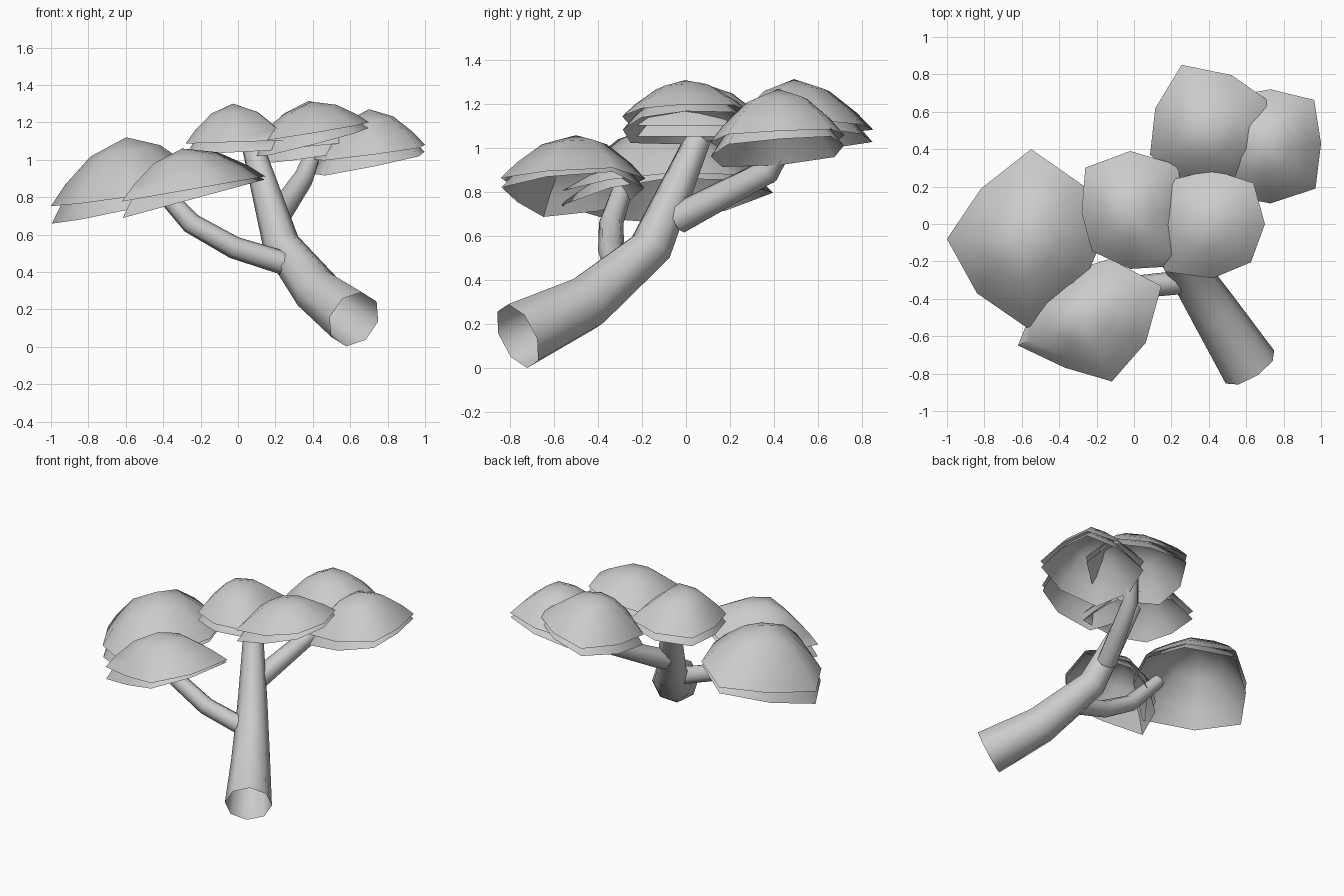
import bpy, bmesh, math
from mathutils import Vector

cube = bpy.data.objects.get("Cube")
if cube:
    bpy.data.objects.remove(cube, do_unlink=True)

grey = bpy.data.materials.new("plain grey")
grey.use_nodes = True
grey.diffuse_color = (0.6, 0.6, 0.6, 1)
grey.node_tree.nodes["Principled BSDF"].inputs["Base Color"].default_value = (0.6, 0.6, 0.6, 1)


def finish(bm, name, angle):
    mesh = bpy.data.meshes.new(name)
    bm.to_mesh(mesh)
    bm.free()
    mesh.materials.append(grey)
    obj = bpy.data.objects.new(name, mesh)
    bpy.context.collection.objects.link(obj)
    bpy.ops.object.select_all(action="DESELECT")
    obj.select_set(True)
    bpy.context.view_layer.objects.active = obj
    bpy.ops.object.shade_smooth_by_angle(angle=math.radians(angle))


def bridge(bm, lower, upper):
    n = len(lower)
    for i in range(n):
        j = (i + 1) % n
        bm.faces.new((lower[i], lower[j], upper[j], upper[i]))


def limb(name, path, radii, sides=8):
    """Tapered open tube along a path."""
    bm = bmesh.new()
    pts = [Vector(p) for p in path]
    rings = []
    for k, (p, r) in enumerate(zip(pts, radii)):
        axis = (pts[min(k + 1, len(pts) - 1)] - pts[max(k - 1, 0)]).normalized()
        side = Vector((axis.y, -axis.x, 0)).normalized()
        up = side.cross(axis)
        rings.append([])
        for i in range(sides):
            a = math.tau * (i - 0.1) / sides
            rings[-1].append(bm.verts.new(p + r * (math.cos(a) * side + math.sin(a) * up)))
    for lower, upper in zip(rings, rings[1:]):
        bridge(bm, lower, upper)
    bmesh.ops.recalc_face_normals(bm, faces=bm.faces)
    finish(bm, name, 50)


def shell(bm, centre, rim, peak, tilt, phase, radii):
    """Open dome with an uneven rim, leaning away from the raised side."""
    cx, cy = centre
    rings = []
    for t in (1, 0.8, 0.45):
        rise = (peak - rim) * (1 - t ** 1.8)
        rings.append([])
        for i, r in enumerate(radii):
            a = math.tau * (i + phase) / len(radii)
            x, y = r * t * math.cos(a), r * t * math.sin(a)
            z = rim + tilt[0] * x + tilt[1] * y + rise
            rings[-1].append(bm.verts.new((cx + x - tilt[0] * rise, cy + y - tilt[1] * rise, z)))
    bridge(bm, rings[0], rings[1])
    bridge(bm, rings[1], rings[2])
    rise = peak - rim
    top = bm.verts.new((cx - tilt[0] * rise, cy - tilt[1] * rise, peak))
    for i in range(len(radii)):
        bm.faces.new((rings[2][i], rings[2][(i + 1) % len(radii)], top))


def canopy(name, centre, rim, peak, tilt, phase, radii):
    """Leaf dome over a second one that tilts more and hangs lower."""
    bm = bmesh.new()
    shell(bm, centre, rim + 0.055, peak, [t * 0.65 for t in tilt], phase, radii)
    shell(bm, centre, rim, peak - 0.03, tilt, phase, [r * 0.99 for r in radii])
    finish(bm, name, 60)


# Leaning trunk and its two branches
limb("trunk",
     [(0.62, -0.765, 0.147), (0.425, -0.46, 0.295), (0.23, -0.16, 0.55), (0.07, 0.08, 1.1)],
     (0.157, 0.13, 0.1, 0.055))
limb("right_branch",
     [(0.27, -0.31, 0.44), (-0.02, -0.34, 0.53), (-0.25, -0.34, 0.66), (-0.44, -0.27, 0.87)],
     (0.064, 0.06, 0.056, 0.045))
limb("back_branch",
     [(0.2, -0.04, 0.68), (0.35, 0.38, 0.9), (0.41, 0.47, 1.05)],
     (0.07, 0.056, 0.042))

# Leaf canopies: centre, rim, peak, tilt, phase, rim radii counterclockwise from +x
canopy("right_canopy", (-0.55, -0.08), 0.77, 1.12, (0.25, 0.06), 0,
       (0.38, 0.4, 0.48, 0.38, 0.45, 0.41, 0.49, 0.38))
canopy("front_canopy", (-0.26, -0.5), 0.785, 1.06, (0.27, 0), 0.5,
       (0.44, 0.34, 0.26, 0.28, 0.39, 0.29, 0.37, 0.35))
canopy("middle_canopy", (-0.02, 0.06), 1.04, 1.3, (0.05, 0), 0,
       (0.29, 0.36, 0.33, 0.34, 0.26, 0.29, 0.3, 0.4))
canopy("left_canopy", (0.42, 0), 1.1, 1.31, (0.25, 0.05), 0,
       (0.28, 0.31, 0.29, 0.33, 0.33, 0.36, 0.29, 0.29))
canopy("back_canopy", (0.4, 0.5), 1.03, 1.315, (0.15, 0.06), 0.5,
       (0.37, 0.32, 0.38, 0.31, 0.34, 0.31, 0.33, 0.35))
canopy("back_left_canopy", (0.73, 0.43), 0.99, 1.27, (0.2, 0.08), 0,
       (0.27, 0.33, 0.29, 0.35, 0.33, 0.38, 0.32, 0.34))
